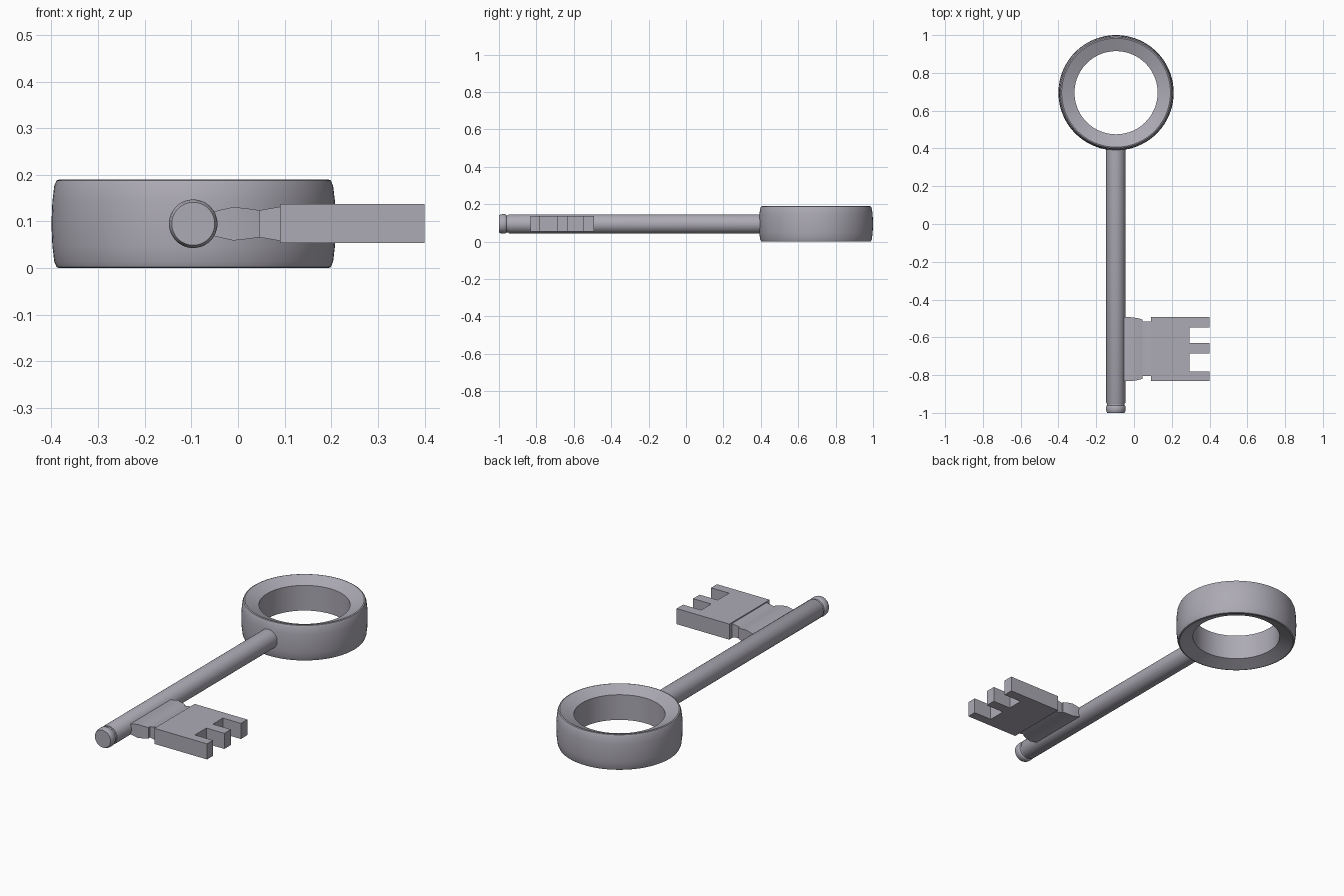
import bpy, bmesh, math
from mathutils import Matrix

if "Cube" in bpy.data.objects:
    bpy.data.objects.remove(bpy.data.objects["Cube"])

CX, CZ = -0.096, 0.095   # shaft axis
RING_X, RING_Y = -0.095, 0.695

metal = bpy.data.materials.new("dark_metal")
metal.diffuse_color = (0.415, 0.40, 0.455, 1)
metal.use_nodes = True
metal.node_tree.nodes["Principled BSDF"].inputs["Base Color"].default_value = metal.diffuse_color


def finish(name, bm, smooth=True):
    bmesh.ops.recalc_face_normals(bm, faces=bm.faces)
    me = bpy.data.meshes.new(name)
    bm.to_mesh(me)
    bm.free()
    me.materials.append(metal)
    ob = bpy.data.objects.new(name, me)
    bpy.context.collection.objects.link(ob)
    if smooth:
        bpy.ops.object.select_all(action='DESELECT')
        ob.select_set(True)
        bpy.context.view_layer.objects.active = ob
        bpy.ops.object.shade_smooth_by_angle(angle=math.radians(30))
    return ob


def loft(bm, sections, closed=False):
    """Skin a list of point loops; cap the ends, or join last to first."""
    rings = [[bm.verts.new(p) for p in s] for s in sections]
    n = len(rings[0])
    pairs = list(zip(rings, rings[1:]))
    if closed:
        pairs.append((rings[-1], rings[0]))
    else:
        bm.faces.new(rings[0])
        bm.faces.new(rings[-1])
    for a, b in pairs:
        for i in range(n):
            j = (i + 1) % n
            bm.faces.new((a[i], a[j], b[j], b[i]))


def lathe(name, profile, matrix, sides, closed=False):
    """Revolve (radius, height) points about local z."""
    bm = bmesh.new()
    angles = [2 * math.pi * i / sides for i in range(sides)]
    loft(bm, [[(r * math.cos(a), r * math.sin(a), h) for a in angles]
              for r, h in profile], closed)
    bm.transform(matrix)
    return finish(name, bm)


# Ring handle: straight bore, rims sloping inward, gently bulged outer wall
lower = [(0.220, 0.028), (0.288, 0.0), (0.294, 0.002), (0.299, 0.014), (0.303, 0.048)]
upper = [(r, 0.19 - z) for r, z in reversed(lower)]
lathe("bow_ring", lower + [(0.305, CZ)] + upper,
      Matrix.Translation((RING_X, RING_Y, 0)), 96, closed=True)

# Shaft with grooved tip, local z pointing to -y
lathe("shaft",
      [(0.051, -0.43), (0.051, 0.945), (0.049, 0.949), (0.046, 0.950),
       (0.046, 0.960), (0.049, 0.962), (0.052, 0.968), (0.052, 0.982),
       (0.050, 0.993), (0.046, 1.0)],
      Matrix.Translation((CX, 0, CZ)) @ Matrix.Rotation(math.pi / 2, 4, 'X'), 48)

# Neck between shaft and bit: (x, y min, y max, half thickness)
stations = [(-0.070, -0.832, -0.491, 0.022), (-0.045, -0.832, -0.492, 0.028),
            (-0.010, -0.831, -0.494, 0.036), (0.018, -0.827, -0.498, 0.033),
            (0.046, -0.820, -0.506, 0.029), (0.046, -0.806, -0.515, 0.029),
            (0.092, -0.806, -0.515, 0.037)]
bm = bmesh.new()
loft(bm, [[(x, a, CZ - t), (x, b, CZ - t), (x, b, CZ + t), (x, a, CZ + t)]
          for x, a, b, t in stations])
finish("bit_neck", bm)

# Toothed bit: outline extruded through its thickness
teeth = [(-0.832, -0.782), (-0.686, -0.631), (-0.547, -0.493)]
outline = [(0.09, -0.832)]
for i, (a, b) in enumerate(teeth):
    if i > 0:
        outline.append((0.294, a))
    outline += [(0.40, a), (0.40, b)]
    if i < len(teeth) - 1:
        outline.append((0.294, b))
outline.append((0.09, -0.493))
bm = bmesh.new()
loft(bm, [[(x, y, z) for x, y in outline] for z in (0.054, 0.137)])
finish("bit", bm, smooth=False)
